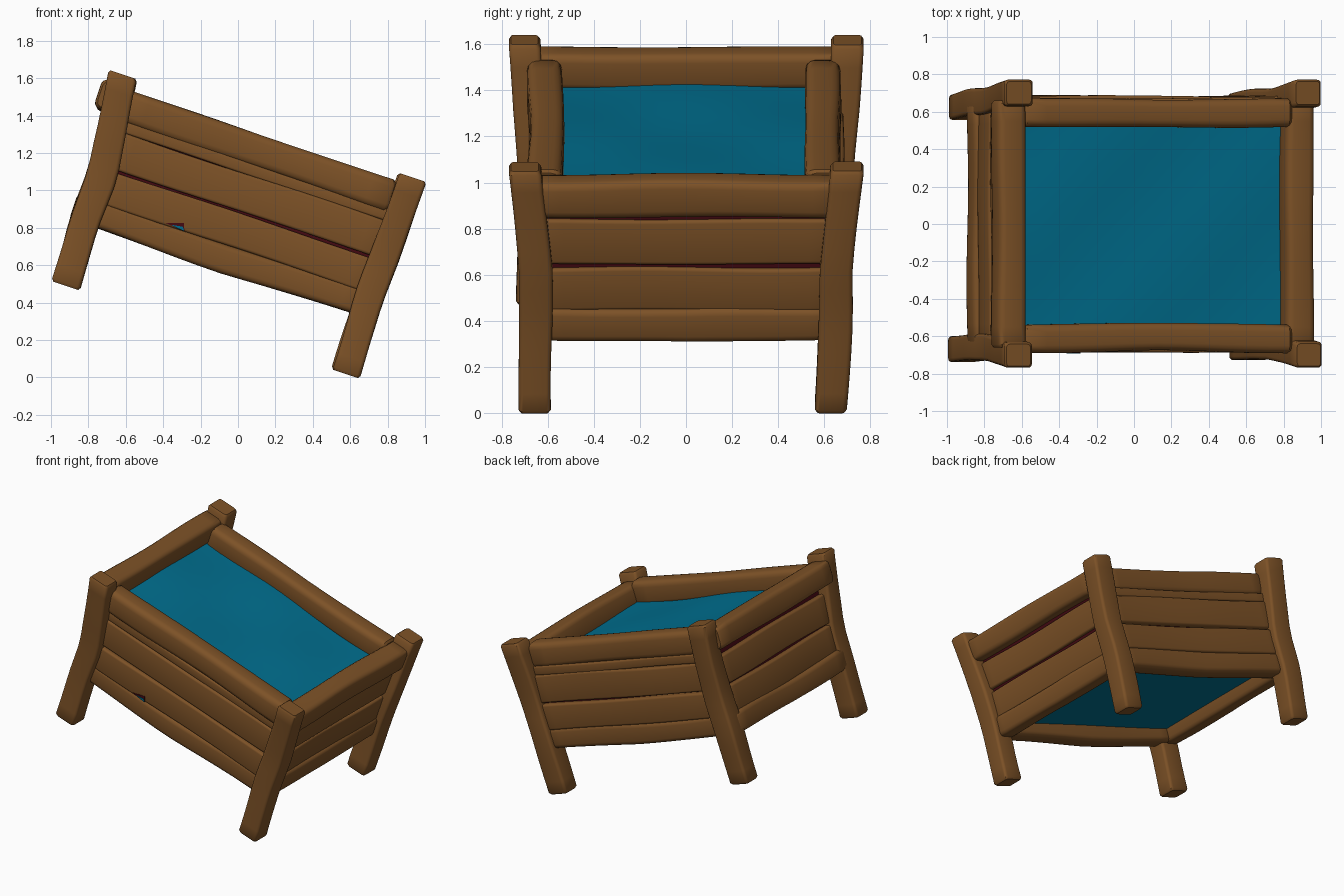
import bpy, bmesh, math, random
from mathutils import Vector, Matrix

if "Cube" in bpy.data.objects:
    bpy.data.objects.remove(bpy.data.objects["Cube"])

random.seed(11)
# Everything is laid out in an upright frame (u along, y across, w up), then tipped
TILT = Matrix.Rotation(math.radians(18.5), 4, 'Y')


def material(name, rgb):
    m = bpy.data.materials.new(name)
    m.diffuse_color = (*rgb, 1)
    m.use_nodes = True
    m.node_tree.nodes["Principled BSDF"].inputs["Base Color"].default_value = m.diffuse_color
    return m


WOOD = material("brown wood", (0.205, 0.084, 0.02))
WATER = material("teal water", (0.0, 0.155, 0.27))
LINER = material("dark red liner", (0.06, 0.003, 0.006))


def finish(name, bm, mats, angle=40):
    bmesh.ops.recalc_face_normals(bm, faces=bm.faces)
    bm.transform(TILT)
    me = bpy.data.meshes.new(name)
    bm.to_mesh(me)
    bm.free()
    for m in mats:
        me.materials.append(m)
    ob = bpy.data.objects.new(name, me)
    bpy.context.collection.objects.link(ob)
    bpy.context.view_layer.objects.active = ob
    ob.select_set(True)
    bpy.ops.object.shade_smooth_by_angle(angle=math.radians(angle))
    ob.select_set(False)
    return ob


def section(s1, s2, r):
    """Rounded rectangle outline."""
    pts = []
    for k, (sx, sy) in enumerate([(1, 1), (-1, 1), (-1, -1), (1, -1)]):
        for j in range(4):
            a = math.pi / 2 * (k + j / 3)
            pts.append((sx * (s1 / 2 - r) + r * math.cos(a), sy * (s2 / 2 - r) + r * math.sin(a)))
    return pts


def beam(name, axis, path, s1, s2, r=0.03, wob=0.03):
    """Hand-hewn beam along a local axis; s1, s2 are sizes on the other two axes."""
    o1, o2 = [i for i in range(3) if i != axis]
    path = [Vector(p) for p in path]
    lo, hi = path[0][axis], path[-1][axis]
    n = 12
    e = 0.015 / (hi - lo)
    stations = [(0, 0.86), (e, 1)] + [(i / n, 1) for i in range(1, n)] + [(1 - e, 1), (1, 0.86)]
    ph = [random.uniform(0, 6.28) for _ in range(4)]
    outline = section(s1, s2, r)
    bm = bmesh.new()
    rings = []
    for t, sc in stations:
        v = lo + (hi - lo) * t
        for a, b in zip(path, path[1:]):
            if v <= b[axis] + 1e-6:
                break
        c = a.lerp(b, (v - a[axis]) / (b[axis] - a[axis]))
        k1 = sc * (1 + wob * math.sin(9 * t + ph[0]))
        k2 = sc * (1 + wob * math.sin(8 * t + ph[1]))
        c[o1] += 0.003 * math.sin(7 * t + ph[2])
        c[o2] += 0.003 * math.sin(7 * t + ph[3])
        ring = []
        for p, q in outline:
            co = c.copy()
            co[o1] += p * k1
            co[o2] += q * k2
            ring.append(bm.verts.new(co))
        rings.append(ring)
    m = len(outline)
    for A, B in zip(rings, rings[1:]):
        for i in range(m):
            bm.faces.new((A[i], A[(i + 1) % m], B[(i + 1) % m], B[i]))
    bm.faces.new(rings[0])
    bm.faces.new(rings[-1])
    return finish(name, bm, [WOOD])


# Four crooked legs, from foot to head
for side, s in (("front", -1), ("back", 1)):
    yl, yr = (-0.67, -0.657) if s < 0 else (0.62, 0.627)
    beam(f"{side}_left_leg", 2,
         [(-1.028, yl, 0.172), (-1.045, s * 0.655, 0.52), (-1.03, s * 0.66, 0.8),
          (-1.06, s * 0.685, 1.07), (-1.1, s * 0.7, 1.34)], 0.16, 0.14, 0.02)
    beam(f"{side}_right_leg", 2,
         [(0.54, yr, 0.2), (0.53, s * 0.65, 0.62), (0.54, s * 0.655, 0.85), (0.545, s * 0.698, 1.31)],
         0.155, 0.143, 0.02)

# Long walls: heavy top rail, planks, bottom rail
for side, s, y in (("front", -1, -0.612), ("back", 1, 0.597)):
    beam(f"{side}_top_rail", 0, [(-1.04, y, 1.187), (-0.3, y - s * 0.008, 1.178), (0.47, y, 1.18)],
         0.15, 0.175, 0.04)
    beam(f"{side}_slat", 0, [(-1.05, s * 0.638, 1.075), (0.53, s * 0.638, 1.075)], 0.07, 0.065, 0.012, 0.02)
    beam(f"{side}_upper_plank", 0, [(-1.05, s * 0.645, 0.945), (0.53, s * 0.645, 0.945)], 0.08, 0.2, 0.015, 0.015)
    beam(f"{side}_lower_plank", 0, [(-1.05, s * 0.645, 0.741), (0.53, s * 0.645, 0.741)], 0.08, 0.184, 0.015, 0.015)
    beam(f"{side}_bottom_rail", 0, [(-1.06, s * 0.615, 0.592), (-0.28, s * 0.615, 0.577), (0.53, s * 0.615, 0.592)],
         0.14, 0.15, 0.03)

# Short end walls: top rail, two planks, bottom rail
for side, u, w, v in (("left", -1.11, 1.205, -1.055), ("right", 0.525, 1.17, 0.507)):
    beam(f"{side}_top_rail", 1, [(u, -0.66, w), (u, 0.66, w)], 0.155, 0.168, 0.035)
    beam(f"{side}_upper_plank", 1, [(v, -0.64, 0.963), (v, 0.64, 0.963)], 0.09, 0.203, 0.015, 0.01)
    beam(f"{side}_lower_plank", 1, [(v, -0.64, 0.747), (v, 0.64, 0.747)], 0.09, 0.193, 0.015, 0.01)
    beam(f"{side}_bottom_rail", 1, [(v, -0.64, 0.592), (v, 0, 0.582), (v, 0.64, 0.592)], 0.13, 0.15, 0.03)

# Water body: teal above and below, dark red liner on the sides
bm = bmesh.new()
bmesh.ops.create_cube(bm, size=1)
bmesh.ops.subdivide_edges(bm, edges=bm.edges[:], cuts=11, use_grid_fill=True)
for f in bm.faces:
    f.normal_update()
    f.material_index = 0 if abs(f.normal.z) > 0.5 else 1
for v in bm.verts:
    top = v.co.z > 0.49
    tilt = -0.03 * v.co.x if top else 0
    v.co = Vector((-0.265 + v.co.x * 1.59, v.co.y * 1.285, 0.87 + v.co.z * 0.53 + tilt))
    if top:
        v.co.z += 0.01 * math.sin(6 * v.co.x + 1) * math.cos(6 * v.co.y)
finish("water", bm, [WATER, LINER])

# Small chipped hole in the front, red with a teal glint
for name, mat, du in (("chip_hole", LINER, 0), ("chip_glint", WATER, 0.01)):
    bm = bmesh.new()
    pts = [(-0.63 + 3 * du, 0.66), (-0.52, 0.65), (-0.535, 0.69 - 2 * du)]
    face = bm.faces.new([bm.verts.new((p, -0.687 - du * 0.3, q)) for p, q in pts])
    ext = bmesh.ops.extrude_face_region(bm, geom=[face])
    for v in ext["geom"]:
        if isinstance(v, bmesh.types.BMVert):
            v.co.y -= 0.003
    finish(name, bm, [mat])
